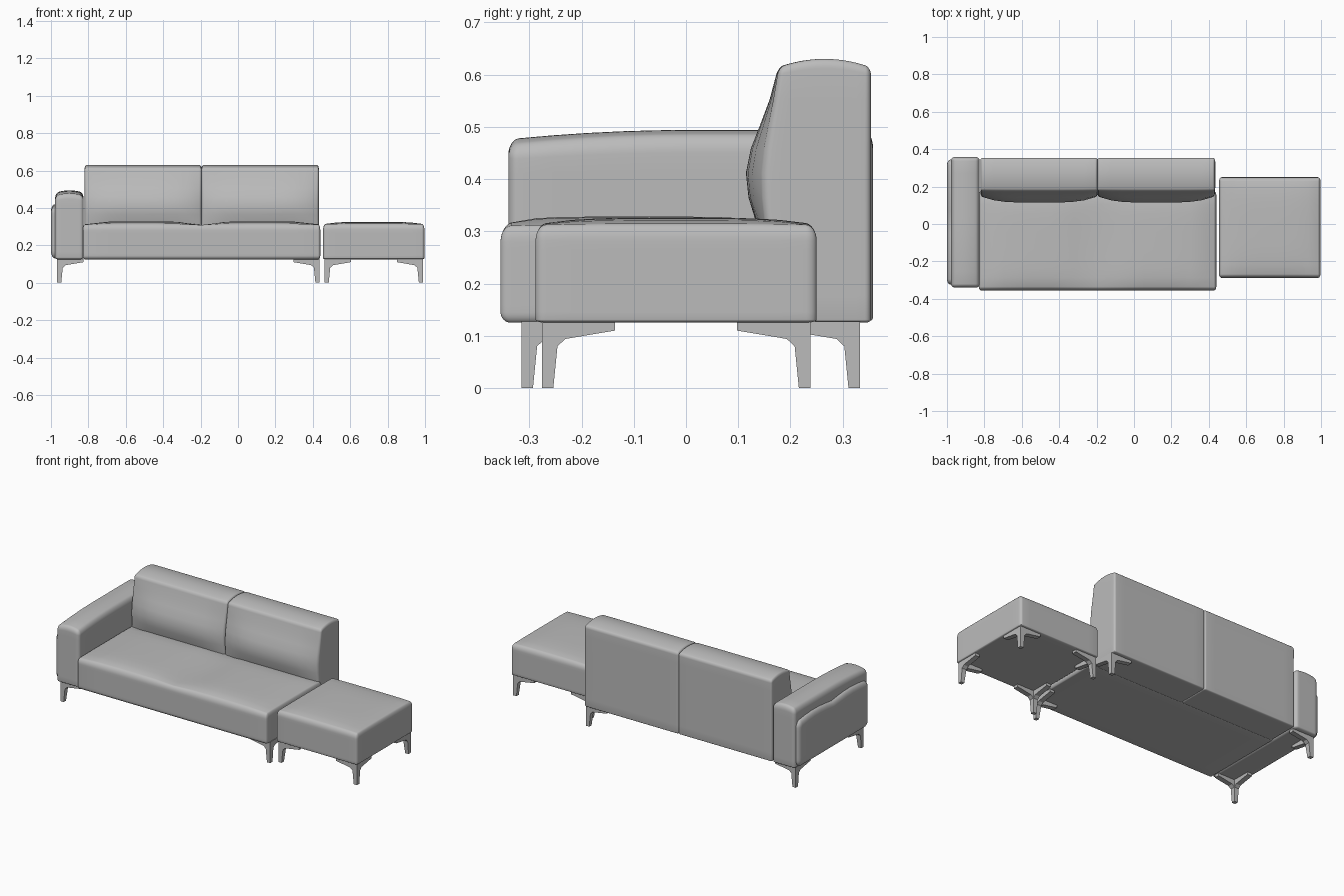
import bpy, bmesh, math
from mathutils import Vector

if "Cube" in bpy.data.objects:
    bpy.data.objects.remove(bpy.data.objects["Cube"], do_unlink=True)

GREY = (0.5, 0.5, 0.5, 1)
fabric = bpy.data.materials.new("grey upholstery")
fabric.use_nodes = True
fabric.diffuse_color = GREY
fabric.node_tree.nodes["Principled BSDF"].inputs["Base Color"].default_value = GREY


def finish(bm, name, angle=40):
    bmesh.ops.recalc_face_normals(bm, faces=bm.faces)
    mesh = bpy.data.meshes.new(name)
    bm.to_mesh(mesh)
    bm.free()
    mesh.materials.append(fabric)
    obj = bpy.data.objects.new(name, mesh)
    bpy.context.collection.objects.link(obj)
    bpy.ops.object.select_all(action='DESELECT')
    obj.select_set(True)
    bpy.context.view_layer.objects.active = obj
    bpy.ops.object.shade_smooth_by_angle(angle=math.radians(angle))
    return obj


def cushion(name, low, high, radius, bottom, shape):
    """Rounded box; shape(p, u, v, w) bends it, with u, v, w from -1 to 1."""
    bm = bmesh.new()
    bmesh.ops.create_cube(bm, size=2)
    bmesh.ops.subdivide_edges(bm, edges=bm.edges[:], cuts=15, use_grid_fill=True)
    band, last = 3, 16
    for vert in bm.verts:
        core, out, size = Vector(), Vector(), Vector()
        for a in range(3):
            i = round((vert.co[a] + 1) * last / 2)
            r_low = bottom if a == 2 else radius[a]
            start, end = low[a] + r_low, high[a] - radius[a]
            size[a] = r_low if i < last / 2 else radius[a]
            t = min(max((i - band) / (last - 2 * band), 0), 1)
            core[a] = start + (end - start) * t
            over = min(i - band, 0) + max(i - (last - band), 0)
            out[a] = math.tan(over / band * math.pi / 4)
        out.normalize()
        p = core + Vector(o * s for o, s in zip(out, size))
        uvw = [2 * (p[a] - low[a]) / (high[a] - low[a]) - 1 for a in range(3)]
        vert.co = shape(p, *uvw)
    return finish(bm, name)


def dome(t, power=2):
    return max(0, 1 - abs(t) ** power)


# Seat with two crowned halves that meet in a central crease
def seat_shape(p, u, v, w):
    halves = dome(2 * abs(u) - 1, 4)
    p.z += 0.018 * halves * dome(v, 6) * max(w, 0) ** 2
    p.z -= 0.008 * dome(u * 10) * dome(v) * max(w, 0)
    return p


cushion("seat", (-0.83, -0.355, 0.125), (0.44, 0.175, 0.31),
        (0.012, 0.02, 0.03), 0.02, seat_shape)


# Back rests: the front leans and swells, the top is crowned
def back_shape(p, u, v, w):
    front = (1 - v) / 2
    height = (p.z - 0.125) / 0.505
    swell = math.exp(-((p.z - 0.41) / 0.12) ** 2)
    p.y += front * (0.02 * height ** 3 - 0.015 * swell)
    p.y -= front * 0.034 * swell * dome(u, 4)
    p.z += 0.016 * dome(v) * max(w, 0) ** 4
    return p


for side, x0, x1 in (("right", -0.82, -0.195), ("left", -0.195, 0.432)):
    cushion(side + "_back_rest", (x0, 0.16, 0.125), (x1, 0.354, 0.614),
            (0.012, 0.012, 0.015), 0.006, back_shape)


# Armrest with a top that drops slightly at the front
def arm_shape(p, u, v, w):
    p.z += max(w, 0) ** 2 * (0.014 * dome(u) - 0.018 * max(-v, 0) ** 2)
    return p


cushion("armrest", (-0.978, -0.34, 0.125), (-0.825, 0.358, 0.48),
        (0.02, 0.02, 0.03), 0.01, arm_shape)


# Soft outer pad of the armrest with a wavy upper edge
def pad_shape(p, u, v, w):
    p.z -= 0.015 * max(w, 0) * (1 - abs(math.sin(math.pi * v)))
    return p


cushion("armrest_side_pad", (-1.0, -0.325, 0.13), (-0.95, 0.345, 0.42),
        (0.022, 0.03, 0.04), 0.04, pad_shape)


# Separate footstool
def stool_shape(p, u, v, w):
    p.z += 0.014 * dome(u, 4) * dome(v, 4) * max(w, 0) ** 2
    return p


cushion("footstool", (0.455, -0.288, 0.125), (0.997, 0.25, 0.312),
        (0.014, 0.02, 0.03), 0.006, stool_shape)

# Legs: tapered corner posts with two brackets along the edges
PROFILE = [(0, 0), (0.022, 0), (0.03, 0.08), (0.045, 0.094),
           (0.14, 0.11), (0.14, 0.127), (0, 0.127)]


def leg(name, x, y, sx, sy):
    bm = bmesh.new()
    for along_x in (True, False):
        rings = []
        for far in (0, 1):
            ring = []
            for d, z in PROFILE:
                c = far * (0.022 + 0.008 * min(z / 0.08, 1))
                dx, dy = (d, c) if along_x else (c, d)
                ring.append(bm.verts.new((x + sx * dx, y + sy * dy, z)))
            rings.append(ring)
            bm.faces.new(ring)
        n = len(PROFILE)
        for i in range(n):
            j = (i + 1) % n
            bm.faces.new((rings[0][i], rings[0][j], rings[1][j], rings[1][i]))
    finish(bm, name, 25)


for part, xs, ys in (("sofa", (-0.967, 0.436), (-0.315, 0.333)),
                     ("footstool", (0.463, 0.989), (-0.276, 0.238))):
    for x, sx, side in zip(xs, (1, -1), ("right", "left")):
        for y, sy, end in zip(ys, (1, -1), ("front", "back")):
            leg(f"{part}_{end}_{side}_leg", x, y, sx, sy)
